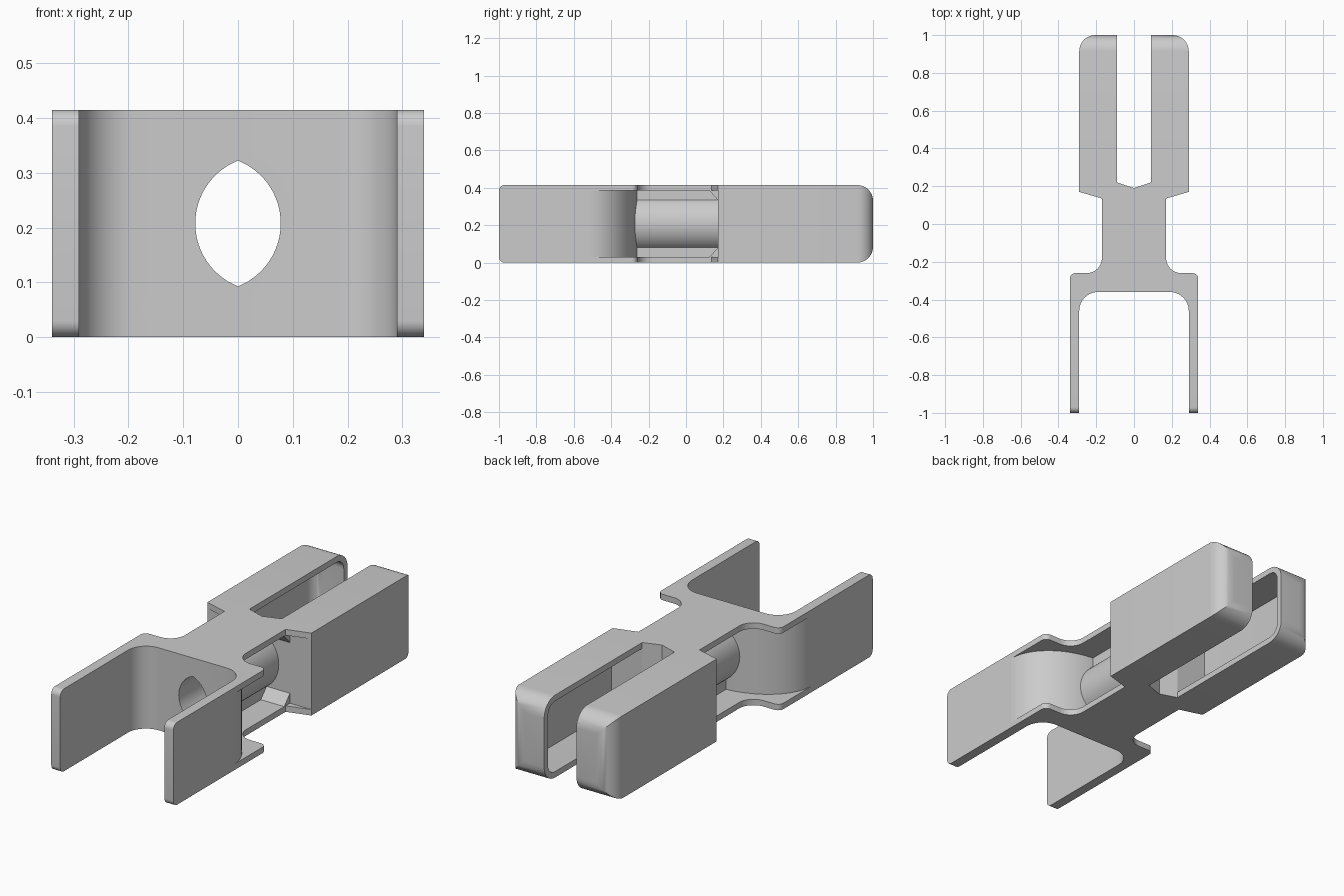
import bpy, bmesh
from math import sin, cos, sqrt, radians

if "Cube" in bpy.data.objects:
    bpy.data.objects.remove(bpy.data.objects["Cube"])

H, T = 0.415, 0.03      # overall height, sheet thickness
MID = H / 2


def arc(cx, cy, rx, ry, a0, a1, n=10):
    angles = [radians(a0 + (a1 - a0) * i / n) for i in range(n + 1)]
    return [(cx + rx * cos(a), cy + ry * sin(a)) for a in angles]


def mirrored(half):
    return half + [(-x, y) for x, y in reversed(half) if x > 1e-5]


def finish(name, bm):
    bmesh.ops.recalc_face_normals(bm, faces=bm.faces)
    mesh = bpy.data.meshes.new(name)
    bm.to_mesh(mesh)
    bm.free()
    obj = bpy.data.objects.new(name, mesh)
    bpy.context.collection.objects.link(obj)
    return obj


def prism(name, outline, lo, hi, axis='Z'):
    bm = bmesh.new()
    rings = []
    for h in (lo, hi):
        rings.append([bm.verts.new((a, b, h) if axis == 'Z' else
                                   (a, h, b) if axis == 'Y' else (h, a, b))
                      for a, b in outline])
    n = len(outline)
    bm.faces.new(rings[0])
    bm.faces.new(rings[1][::-1])
    for i in range(n):
        j = (i + 1) % n
        bm.faces.new((rings[0][i], rings[0][j], rings[1][j], rings[1][i]))
    return finish(name, bm)


def block(name, x, y, z, end_y, radius, round_x=None):
    """Box whose end at end_y has rounded edges (also the upright at round_x)."""
    bm = bmesh.new()
    bmesh.ops.create_cube(bm, size=1)
    for v in bm.verts:
        v.co = [r[0] if c < 0 else r[1] for r, c in zip((x, y, z), v.co)]
    edges = []
    for e in bm.edges:
        a, b = (v.co for v in e.verts)
        if abs(a.y - end_y) < 1e-5 and abs(b.y - end_y) < 1e-5:
            along_x = abs(a.x - b.x) > 1e-5
            if along_x or (round_x is not None and abs(a.x - round_x) < 1e-5):
                edges.append(e)
    bmesh.ops.bevel(bm, geom=edges, offset=radius, segments=8, profile=0.5,
                    affect='EDGES')
    return finish(name, bm)


def apply(obj, kind, **settings):
    mod = obj.modifiers.new(kind.title(), kind)
    for key, value in settings.items():
        setattr(mod, key, value)
    bpy.context.view_layer.objects.active = obj
    bpy.ops.object.modifier_apply(modifier=mod.name)


def cut(obj, cutter):
    apply(obj, 'BOOLEAN', operation='DIFFERENCE', solver='EXACT', object=cutter)


# Inside of the front fork, shared by the plates and the curved wall
fork = [(0, -0.36)] + arc(0.19, -0.46, 0.10, 0.10, 90, 0) + [(0.29, -0.52), (0.34, -0.52)]

# Top and bottom plates with shoulders and neck
plate = (fork + arc(0.31, -0.29, 0.03, 0.03, 0, 90, 6)
         + arc(0.25, -0.18, 0.08, 0.08, -90, -180)
         + [(0.17, 0.135), (0.29, 0.17), (0, 0.17)])
prism("bottom_plate", mirrored(plate), 0, T)
prism("top_plate", mirrored(plate), H - T, H)

# Curved wall between the plates
wall = prism("curved_fork_wall",
             mirrored(fork + arc(0, -0.52, 0.34, 0.26, 0, 90, 20)[1:]), T, H - T)

# Pointed-oval tube with the ribs that join it to the plates
r_in, shift = 0.1238, 0.0458
r_out, rib = r_in + 0.03, 0.04
tip = sqrt(r_out ** 2 - (rib + shift) ** 2)
side = [(sqrt(r_out ** 2 - z * z) - shift, z + MID)
        for z in [-tip + 2 * tip * i / 20 for i in range(21)]]
tube = prism("tube", mirrored([(rib, T)] + side + [(rib, H - T)]), -0.33, 0.17, 'Y')

# Rear wall closing the slot
rear = prism("slot_wall", mirrored([(0, 0.17), (0.09, 0.17), (0.09, 0.22), (0, 0.19)]), 0, H)

# Bore through wall, tube and slot wall
b = sqrt(r_in ** 2 - shift ** 2)
bore_side = [(max(0, sqrt(r_in ** 2 - z * z) - shift), z + MID)
             for z in [-b + 2 * b * i / 24 for i in range(25)]]
bore = prism("bore_cutter", mirrored(bore_side), -0.6, 0.6, 'Y')
bore.hide_render = True
for part in (wall, tube, rear):
    cut(part, bore)
bpy.data.objects.remove(bore)

# Sloped gussets where the plates meet the rear wall
for name, z, dz in (("lower_gusset", T, 0.05), ("upper_gusset", H - T, -0.05)):
    prism(name, [(0.125, z), (0.17, z), (0.17, z + dz)], -0.17, 0.17, 'X')

# Rear shells, open towards the slot
shell = block("rear_shells", (0.09, 0.29), (0.17, 1.0), (0, H), 1.0, 0.085, 0.29)
pocket = block("pocket_cutter", (0.0, 0.26), (0.22, 0.97), (T, H - T), 0.97, 0.055, 0.26)
pocket.hide_render = True
cut(shell, pocket)
bpy.data.objects.remove(pocket)
apply(shell, 'MIRROR')

# Front arms
arms = block("front_arms", (0.29, 0.34), (-1.0, -0.52), (0, H), -1.0, 0.03)
apply(arms, 'MIRROR')

# Smooth curves, sharp edges
for obj in bpy.context.collection.objects:
    obj.select_set(True)
bpy.context.view_layer.objects.active = shell
bpy.ops.object.shade_smooth_by_angle(angle=radians(30))
